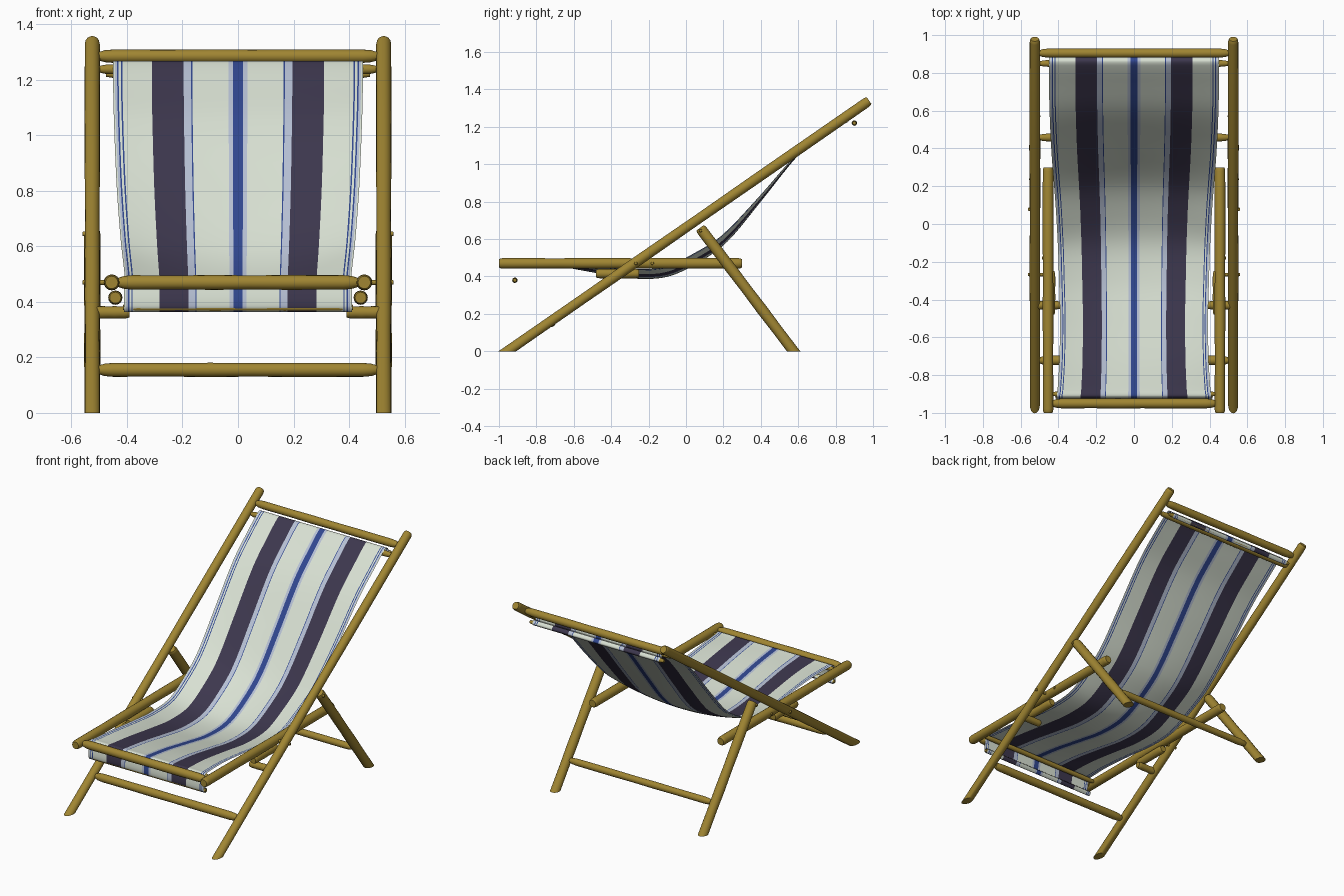
import bpy, bmesh, math
from mathutils import Vector

if "Cube" in bpy.data.objects:
    bpy.data.objects.remove(bpy.data.objects["Cube"])


def material(name, rgb):
    m = bpy.data.materials.new(name)
    m.diffuse_color = (*rgb, 1)
    m.use_nodes = True
    m.node_tree.nodes["Principled BSDF"].inputs["Base Color"].default_value = m.diffuse_color
    return m


WOOD = material("wood", (0.35, 0.235, 0.032))
CREAM = material("cream cloth", (0.69, 0.75, 0.65))
DARK = material("dark violet cloth", (0.046, 0.038, 0.075))
BLUE = material("blue cloth", (0.03, 0.063, 0.28))
PALE = material("pale blue cloth", (0.47, 0.53, 0.66))


def finish(bm, name, mats, angle=40):
    mesh = bpy.data.meshes.new(name)
    bm.to_mesh(mesh)
    bm.free()
    ob = bpy.data.objects.new(name, mesh)
    bpy.context.collection.objects.link(ob)
    for m in mats:
        mesh.materials.append(m)
    bpy.ops.object.select_all(action='DESELECT')
    bpy.context.view_layer.objects.active = ob
    ob.select_set(True)
    bpy.ops.object.shade_smooth_by_angle(angle=math.radians(angle))
    return ob


def rod(name, a, b, r, end=0.8, taper=0.02, sides=16, cut=False):
    """Turned rod from a to b, narrowing to end*r over the taper length."""
    a, b = Vector(a), Vector(b)
    d = b - a
    length = d.length
    rot = d.to_track_quat('Z', 'Y')
    stations = [(0, end), (taper * 0.4, end + (1 - end) * 0.7), (taper, 1)]
    stations += [(length * t, 1 + 0.03 * math.sin(t * 19)) for t in (0.25, 0.4, 0.55, 0.7)]
    stations += [(length - t, s) for t, s in reversed(stations[:3])]
    bm = bmesh.new()
    rings = []
    for h, s in stations:
        rings.append([bm.verts.new(a + rot @ Vector((
            r * s * math.cos(2 * math.pi * i / sides),
            r * s * math.sin(2 * math.pi * i / sides), h))) for i in range(sides)])
    for p, q in zip(rings, rings[1:]):
        for i in range(sides):
            j = (i + 1) % sides
            bm.faces.new((p[i], p[j], q[j], q[i]))
    bm.faces.new(rings[0][::-1])
    bm.faces.new(rings[-1])
    if cut:  # trim the foot level with the floor
        res = bmesh.ops.bisect_plane(bm, geom=bm.verts[:] + bm.edges[:] + bm.faces[:],
                                     plane_co=(0, 0, 0), plane_no=(0, 0, 1), clear_inner=True)
        bmesh.ops.contextual_create(
            bm, geom=[e for e in res['geom_cut'] if isinstance(e, bmesh.types.BMEdge)])
    return finish(bm, name, [WOOD])


# Side members, mirrored left and right
for side, s in (("left", -1), ("right", 1)):
    rod(side + "_long_pole", (s * .525, -1.055, -.069), (s * .525, .979, 1.34), .027, cut=True)
    rod(side + "_rear_leg", (s * .525, .625, -.066), (s * .525, .075, .66), .029, cut=True)
    rod(side + "_seat_rail", (s * .455, -1.0, .47), (s * .455, .30, .47), .028)
    rod(side + "_notch_block", (s * .442, -.48, .415), (s * .442, -.25, .415), .025)
    rod(side + "_stop_peg", (s * .39, -.43, .362), (s * .525, -.43, .362), .022)
    # pivot pins
    for i, (y, z) in enumerate(((-.268, .47), (.078, .645), (-.18, .47))):
        x0, x1 = (.44, .487) if i == 2 else (.44 if i == 0 else .5, .56)
        rod(f"{side}_pin_{i + 1}", (s * x0, y, z), (s * x1, y, z), .009, taper=.006, sides=10)

# Cross bars: name, half length, y, z, radius
for name, hx, y, z, r in (
        ("top_bar", .50, .905, 1.285, .024),
        ("top_inner_bar", .50, .85, 1.238, .018),
        ("top_dowel", .475, .90, 1.22, .014),
        ("seat_front_bar", .43, -.95, .47, .026),
        ("seat_inner_bar", .43, -.90, .465, .015),
        ("seat_dowel", .415, -.915, .38, .014),
        ("front_stretcher", .50, -.722, .155, .025),
        ("rear_stretcher", .50, .458, .155, .021)):
    rod(name, (-hx, y, z), (hx, y, z), r, end=.65, taper=.05)

# Cloth sling: y, z, half width, edge lift along its length, hem to hem
PATH = [(.888, 1.233, .45, 0), (.902, 1.237, .45, 0), (.916, 1.22, .45, 0),
        (.90, 1.204, .45, 0), (.884, 1.22, .45, 0), (.886, 1.245, .45, 0),
        (.866, 1.268, .45, 0), (.838, 1.258, .45, 0), (.75, 1.185, .45, .003),
        (.60, 1.048, .447, .01), (.40, .80, .437, .025), (.22, .585, .422, .045),
        (.08, .482, .412, .055), (-.10, .398, .403, .055), (-.30, .39, .397, .05),
        (-.50, .422, .392, .035), (-.72, .462, .395, .015), (-.88, .483, .405, 0),
        (-.912, .484, .41, 0), (-.922, .46, .41, 0), (-.931, .385, .41, 0),
        (-.915, .363, .41, 0), (-.899, .38, .41, 0), (-.912, .396, .41, 0)]
# stripe limits as fractions of the half width, from the middle outwards
STRIPES = [(.04, BLUE), (.075, PALE), (.365, CREAM), (.375, BLUE), (.435, PALE),
           (.69, DARK), (.925, CREAM), (.937, BLUE), (.955, CREAM), (.967, BLUE),
           (.985, PALE), (1.0, CREAM)]
CLOTH = [CREAM, DARK, BLUE, PALE]


def spline(pts, steps):
    """Catmull-Rom curve through pts."""
    out = []
    pts = [Vector(p) for p in pts]
    for i in range(len(pts) - 1):
        p0, p1, p2, p3 = (pts[max(i - 1, 0)], pts[i], pts[i + 1], pts[min(i + 2, len(pts) - 1)])
        seg = max((p2 - p1).length, 1e-6)
        # chord-scaled tangents keep the tight hems free of loops
        m1 = (p2 - p0) * (seg / max((p1 - p0).length + seg, 1e-6))
        m2 = (p3 - p1) * (seg / max((p3 - p2).length + seg, 1e-6))
        for k in range(steps):
            t = k / steps
            out.append(p1 * (2*t**3 - 3*t**2 + 1) + m1 * (t**3 - 2*t**2 + t)
                       + p2 * (3*t**2 - 2*t**3) + m2 * (t**3 - t**2))
    return out + [pts[-1]]


rows = spline(PATH, 5)
half = [0.0]
for limit, _ in STRIPES:
    n = max(1, round((limit - half[-1]) / .08))
    start = half[-1]
    half += [start + (limit - start) * (k + 1) / n for k in range(n)]
cols = [-f for f in half[:0:-1]] + half

bm = bmesh.new()
grid = []
for i, p in enumerate(rows):
    t = rows[min(i + 1, len(rows) - 1)] - rows[max(i - 1, 0)]
    t = Vector((t[0], t[1])).normalized()
    ny, nz = t.y, -t.x  # normal on the sitter's side
    grid.append([bm.verts.new((f * p[2], p[0] + ny * p[3] * f * f, p[1] + nz * p[3] * f * f))
                 for f in cols])
for a, b in zip(grid, grid[1:]):
    for j in range(len(cols) - 1):
        face = bm.faces.new((a[j], b[j], b[j + 1], a[j + 1]))
        mid = abs(cols[j] + cols[j + 1]) / 2
        face.material_index = CLOTH.index(next(m for lim, m in STRIPES if mid < lim))
finish(bm, "cloth_sling", CLOTH, 60)
